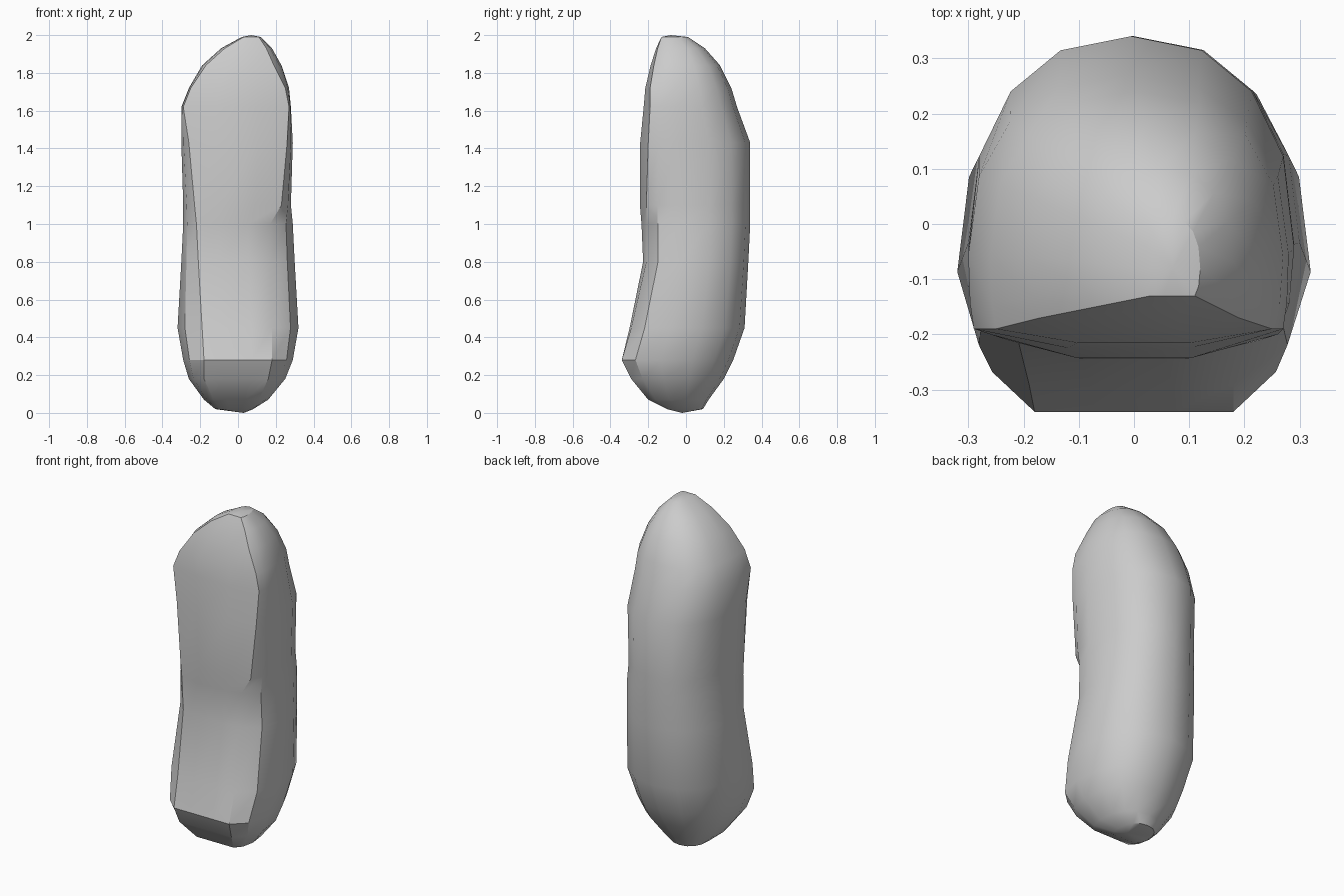
import bpy
import bmesh
from math import cos, sin, pi

default_cube = bpy.data.objects.get("Cube")
if default_cube:
    bpy.data.objects.remove(default_cube, do_unlink=True)

# Plain grey stone
stone = bpy.data.materials.new("grey_stone")
stone.use_nodes = True
colour = (0.6, 0.6, 0.6, 1.0)
stone.diffuse_color = colour
stone.node_tree.nodes["Principled BSDF"].inputs["Base Color"].default_value = colour

# Levels: height, side limits (x), front and back limits (y),
# edges of the flattened front panel (x), bulge of the panel
LEVELS = [
    (.02, -.12, .08, -.10, .09, -.09, .06, 0),
    (.07, -.18, .16, -.20, .12, -.13, .11, 0),
    (.18, -.26, .25, -.29, .20, -.18, .16, 0),
    (.28, -.29, .29, -.34, .25, -.18, .18, 0),
    (.45, -.32, .32, -.30, .31, -.19, .18, .01),
    (.80, -.30, .30, -.23, .33, -.21, .17, .02),
    (1.0, -.29, .29, -.24, .34, -.22, .17, .03),
    (1.1, -.29, .28, -.25, .34, -.23, .23, .04),
    (1.43, -.30, .29, -.25, .34, -.26, .26, .05),
    (1.62, -.30, .28, -.23, .27, -.29, .27, .04),
    (1.72, -.26, .27, -.22, .24, -.25, .25, .03),
    (1.84, -.19, .23, -.19, .18, -.17, .19, .02),
    (1.93, -.09, .18, -.16, .10, -.07, .15, .01),
    (1.99, .02, .12, -.13, .01, .03, .11, 0),
]
BACK_STEPS = 8


def lerp(a, b, t):
    return a + (b - a) * t


def section(z, left, right, front, back, panel_l, panel_r, bulge):
    """One closed outline: front panel, chamfered sides and rounded back."""
    middle = lerp(front, back, .35)
    edge = front + bulge

    def chamfer(side, panel):
        return (lerp(side, panel, .3), lerp(middle, edge, .65), z)

    ring = [
        (panel_l, edge, z),
        (lerp(panel_l, panel_r, .3), front + bulge * .15, z),
        (lerp(panel_l, panel_r, .7), front + bulge * .15, z),
        (panel_r, edge, z),
        chamfer(right, panel_r),
    ]
    # Rounded back as a slightly squared half oval
    centre, half = (left + right) / 2, (right - left) / 2
    for i in range(BACK_STEPS + 1):
        c, s = cos(pi * i / BACK_STEPS), sin(pi * i / BACK_STEPS)
        x = centre + half * abs(c) ** .87 * (1 if c > 0 else -1)
        ring.append((x, middle + (back - middle) * abs(s) ** .87, z))
    ring.append(chamfer(left, panel_l))
    return ring


# Skin the outlines into one closed boulder
bm = bmesh.new()
rings = [[bm.verts.new(p) for p in section(*level)] for level in LEVELS]
count = len(rings[0])
for low, high in zip(rings, rings[1:]):
    for i in range(count):
        j = (i + 1) % count
        bm.faces.new((low[i], low[j], high[j], high[i]))

# Blunt tips at the bottom and the top
for ring, tip in ((rings[0], (.03, -.02, 0)), (rings[-1], (.07, -.08, 2))):
    point = bm.verts.new(tip)
    for i in range(count):
        bm.faces.new((ring[i], ring[(i + 1) % count], point))
bmesh.ops.recalc_face_normals(bm, faces=bm.faces)

mesh = bpy.data.meshes.new("standing_stone")
bm.to_mesh(mesh)
bm.free()
mesh.materials.append(stone)
boulder = bpy.data.objects.new("standing_stone", mesh)
bpy.context.collection.objects.link(boulder)

# Smooth skin with crisp creases along the panel
bpy.ops.object.select_all(action="DESELECT")
boulder.select_set(True)
bpy.context.view_layer.objects.active = boulder
bpy.ops.object.shade_smooth_by_angle(angle=pi / 6)
